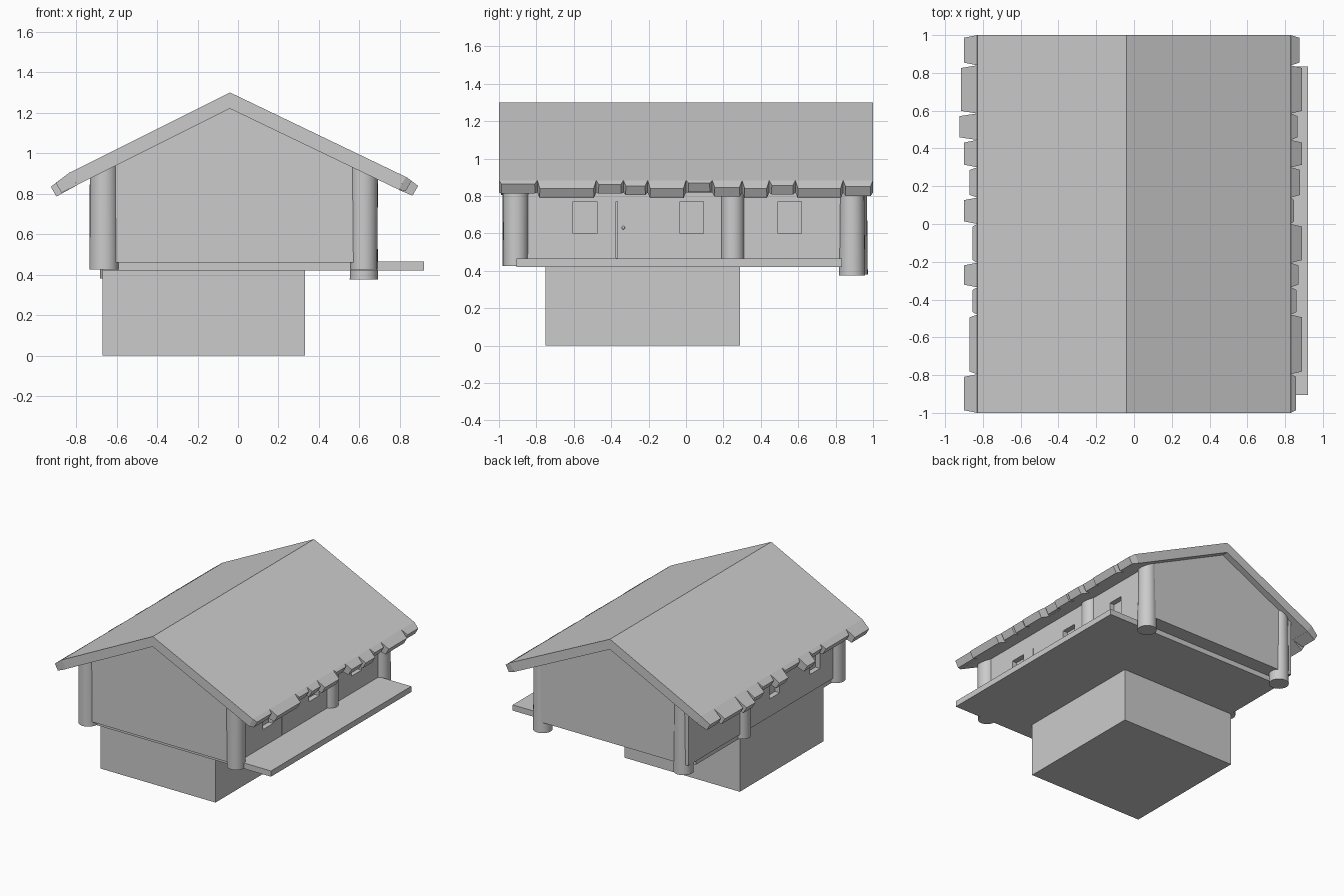
import bpy, bmesh, math
from mathutils import Vector

if "Cube" in bpy.data.objects:
    bpy.data.objects.remove(bpy.data.objects["Cube"])


def mesh_object(name, bm):
    bmesh.ops.recalc_face_normals(bm, faces=bm.faces)
    me = bpy.data.meshes.new(name)
    bm.to_mesh(me)
    bm.free()
    ob = bpy.data.objects.new(name, me)
    bpy.context.collection.objects.link(ob)
    return ob


def add_box(bm, lo, hi):
    vs = bmesh.ops.create_cube(bm, size=1)["verts"]
    lo, hi = Vector(lo), Vector(hi)
    for v in vs:
        v.co = Vector(((v.co[i] + 0.5) * (hi[i] - lo[i]) + lo[i]) for i in range(3))


def box(name, lo, hi):
    bm = bmesh.new()
    add_box(bm, lo, hi)
    return mesh_object(name, bm)


def prism(name, profile, y0, y1):
    """Extrude an (x, z) profile along y."""
    bm = bmesh.new()
    face = bm.faces.new([bm.verts.new((x, y0, z)) for x, z in profile])
    ext = bmesh.ops.extrude_face_region(bm, geom=[face])["geom"]
    bmesh.ops.translate(bm, vec=(0, y1 - y0, 0),
                        verts=[g for g in ext if isinstance(g, bmesh.types.BMVert)])
    return mesh_object(name, bm)


RIDGE_X, RIDGE_Z, THICK = -0.04, 1.30, 0.08
SLOPE = {-1: 0.50, 1: 0.48}


def roof_z(x):
    return RIDGE_Z - SLOPE[1 if x > RIDGE_X else -1] * abs(x - RIDGE_X)


# Plinth and deck with walkway on the right
box("plinth", (-0.67, -0.75, 0), (0.33, 0.29, 0.425))
box("deck", (-0.67, -0.905, 0.42), (0.92, 0.835, 0.465))

# Gabled house body, slightly overhanging the deck at both gables
LEFT, RIGHT = -0.685, 0.64
walls = prism("walls", [(LEFT, 0.46), (RIGHT, 0.46), (RIGHT, roof_z(RIGHT) - 0.07),
                        (RIDGE_X, RIDGE_Z - 0.07), (LEFT, roof_z(LEFT) - 0.07)], -0.95, 0.95)

# Recessed windows on both long walls, and the door gap
cut = bmesh.new()
for wall_x, side, centres in ((RIGHT, 1, (-0.54, 0.03, 0.555)), (LEFT, -1, (-0.62, -0.12))):
    a, b = sorted((wall_x - side * 0.04, wall_x + side * 0.04))
    for y in centres:
        add_box(cut, (a, y - 0.063, 0.60), (b, y + 0.063, 0.77))
add_box(cut, (RIGHT - 0.03, -0.374, 0.467), (RIGHT + 0.04, -0.367, 0.77))
cutter = mesh_object("opening_cutter", cut)
cutter.hide_render = True
cutter.hide_viewport = True
mod = walls.modifiers.new("openings", "BOOLEAN")
mod.operation, mod.object, mod.solver = "DIFFERENCE", cutter, "EXACT"

# Door knob
bpy.ops.mesh.primitive_uv_sphere_add(segments=12, ring_count=8, radius=0.009,
                                     location=(RIGHT + 0.006, -0.335, 0.63))
bpy.context.object.name = "door_knob"

# Log posts: x, y, bottom z, bottom radius, top radius
posts = [(-0.662, -0.91, 0.425, 0.072, 0.070), (0.622, -0.91, 0.425, 0.066, 0.070),
         (-0.662, 0.25, 0.425, 0.064, 0.062), (0.622, 0.25, 0.463, 0.062, 0.062),
         (-0.61, 0.90, 0.38, 0.072, 0.066), (0.622, 0.888, 0.375, 0.070, 0.064)]
for i, (x, y, z, r1, r2) in enumerate(posts):
    top = roof_z(x) - 0.045
    bpy.ops.mesh.primitive_cone_add(vertices=24, radius1=r1, radius2=r2, depth=top - z,
                                    location=(x, y, (z + top) / 2))
    bpy.context.object.name = f"post_{i + 1}"
    bpy.ops.object.shade_smooth_by_angle(angle=math.radians(35))

# Main roof slab with square-cut eaves
E, IN = 0.83, 0.035
prism("roof", [(-E, roof_z(-E)), (RIDGE_X, RIDGE_Z), (E, roof_z(E)),
               (E - IN, roof_z(E - IN) - THICK), (RIDGE_X, RIDGE_Z - THICK),
               (-E + IN, roof_z(-E + IN) - THICK)], -1, 1)

# Uneven shingle tips along both eaves
edges = [1, 0.84, 0.585, 0.445, 0.30, 0.14, 0, -0.205, -0.335, -0.48, -0.795, -1]
tips = {-1: [0.90, 0.915, 0.925, 0.90, 0.87, 0.90, 0.855, 0.90, 0.855, 0.87, 0.90],
        1: [0.875, 0.89, 0.865, 0.89, 0.88, 0.848, 0.89, 0.87, 0.86, 0.89, 0.857]}
for side, name in ((-1, "left"), (1, "right")):
    bm = bmesh.new()
    for y1, y0, tip in zip(edges, edges[1:], tips[side]):
        base, inner = side * E, side * (E - IN)
        end, low = side * tip, side * (tip - 0.028)
        drop = 0.25 * (tip - E)
        outline = [(base, roof_z(base) + 0.001, 0),
                   (end, roof_z(end) - drop, 0.014),
                   (low, roof_z(low) - drop - 0.062, 0.012),
                   (inner, roof_z(inner) - THICK - 0.001, 0)]
        n = len(outline)
        rings = [[bm.verts.new((x, y0 + s, z)) for x, z, s in outline],
                 [bm.verts.new((x, y1 - s, z)) for x, z, s in outline]]
        for ring in rings:
            bm.faces.new(ring)
        for i in range(n):
            j = (i + 1) % n
            bm.faces.new((rings[0][i], rings[0][j], rings[1][j], rings[1][i]))
    mesh_object(f"eave_shingles_{name}", bm)
